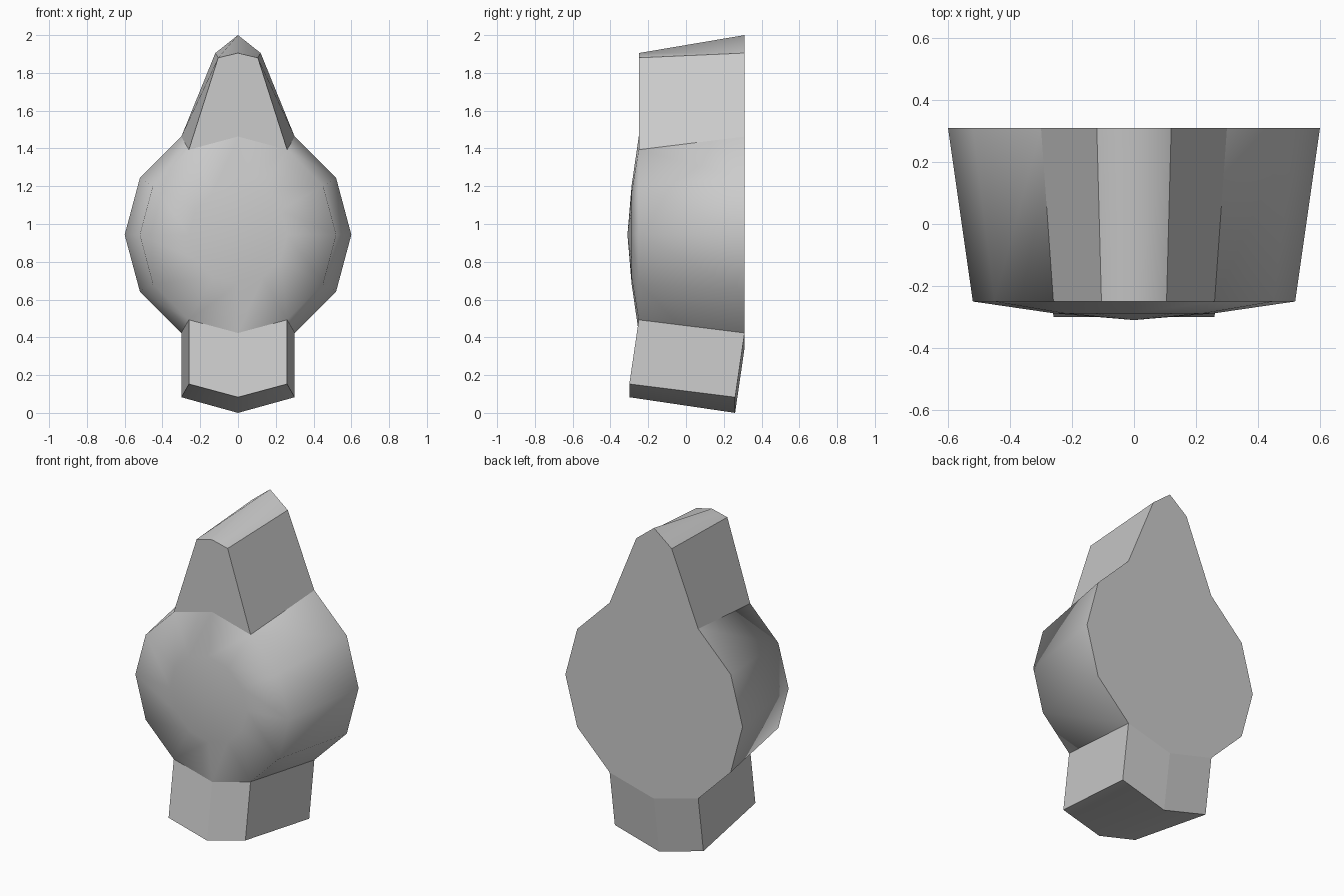
import bpy
import bmesh
from math import cos, sin, radians

cube = bpy.data.objects.get("Cube")
if cube:
    bpy.data.objects.remove(cube, do_unlink=True)

BACK, FRONT, MID_Z = 0.31, -0.25, 0.943
SIDES = 12

grey = bpy.data.materials.new("plain_grey")
grey.use_nodes = True
colour = (0.6, 0.6, 0.6, 1)
grey.diffuse_color = colour
grey.node_tree.nodes["Principled BSDF"].inputs["Base Color"].default_value = colour


def ring(radius, y):
    """Points of a twelve-sided ring around the y axis."""
    angles = [radians(360 / SIDES * i) for i in range(SIDES)]
    return [(radius * cos(a), y, MID_Z + radius * sin(a)) for a in angles]


def finish(name, bm):
    bmesh.ops.recalc_face_normals(bm, faces=bm.faces[:])
    mesh = bpy.data.meshes.new(name)
    bm.to_mesh(mesh)
    bm.free()
    mesh.materials.append(grey)
    obj = bpy.data.objects.new(name, mesh)
    bpy.context.collection.objects.link(obj)
    return obj


back_ring = ring(0.6, BACK)
front_ring = ring(0.52, FRONT)

# Round body: flat back, tapered sides, shallow domed front
bm = bmesh.new()
loops = [[bm.verts.new(p) for p in pts]
         for pts in (back_ring, front_ring, ring(0.26, -0.288))]
apex = bm.verts.new((0, -0.31, MID_Z))
bm.faces.new(loops[0])
joined = (2, 3, 8, 9)  # side panels covered by the neck and the foot
for i in range(SIDES):
    j = (i + 1) % SIDES
    for k, (a, b) in enumerate(zip(loops, loops[1:])):
        if k == 0 and i in joined:
            continue
        bm.faces.new((a[i], a[j], b[j], b[i])).smooth = True
    bm.faces.new((loops[2][i], loops[2][j], apex)).smooth = True
finish("round_body", bm)


def limb(name, first, back_tip, front_tip):
    """Loft two neighbouring side panels of the body out to a tip."""
    bm = bmesh.new()
    pick = slice(first, first + 3)
    bb, fb, bt, ft = [[bm.verts.new(p) for p in pts] for pts in
                      (back_ring[pick], front_ring[pick], back_tip, front_tip)]
    for i in range(2):
        bm.faces.new((bb[i], bb[i + 1], bt[i + 1], bt[i]))
        bm.faces.new((fb[i], fb[i + 1], ft[i + 1], ft[i]))
        bm.faces.new((bt[i], bt[i + 1], ft[i + 1], ft[i])).smooth = True
    for i in (0, 2):
        bm.faces.new((bb[i], fb[i], ft[i], bt[i]))
    return finish(name, bm)


def tip(half_width, y, corner_z, middle_z, side=1):
    return [(side * half_width, y, corner_z), (0, y, middle_z),
            (-side * half_width, y, corner_z)]


# Tapered neck with a ridged top
limb("tapered_neck", 2, tip(0.12, BACK, 1.905, 2.0),
     tip(0.105, FRONT, 1.88, 1.905))

# Foot with a pointed underside, leaning forward
limb("foot", 8, tip(0.3, 0.26, 0.083, 0.0, -1),
     tip(0.26, -0.3, 0.153, 0.083, -1))
